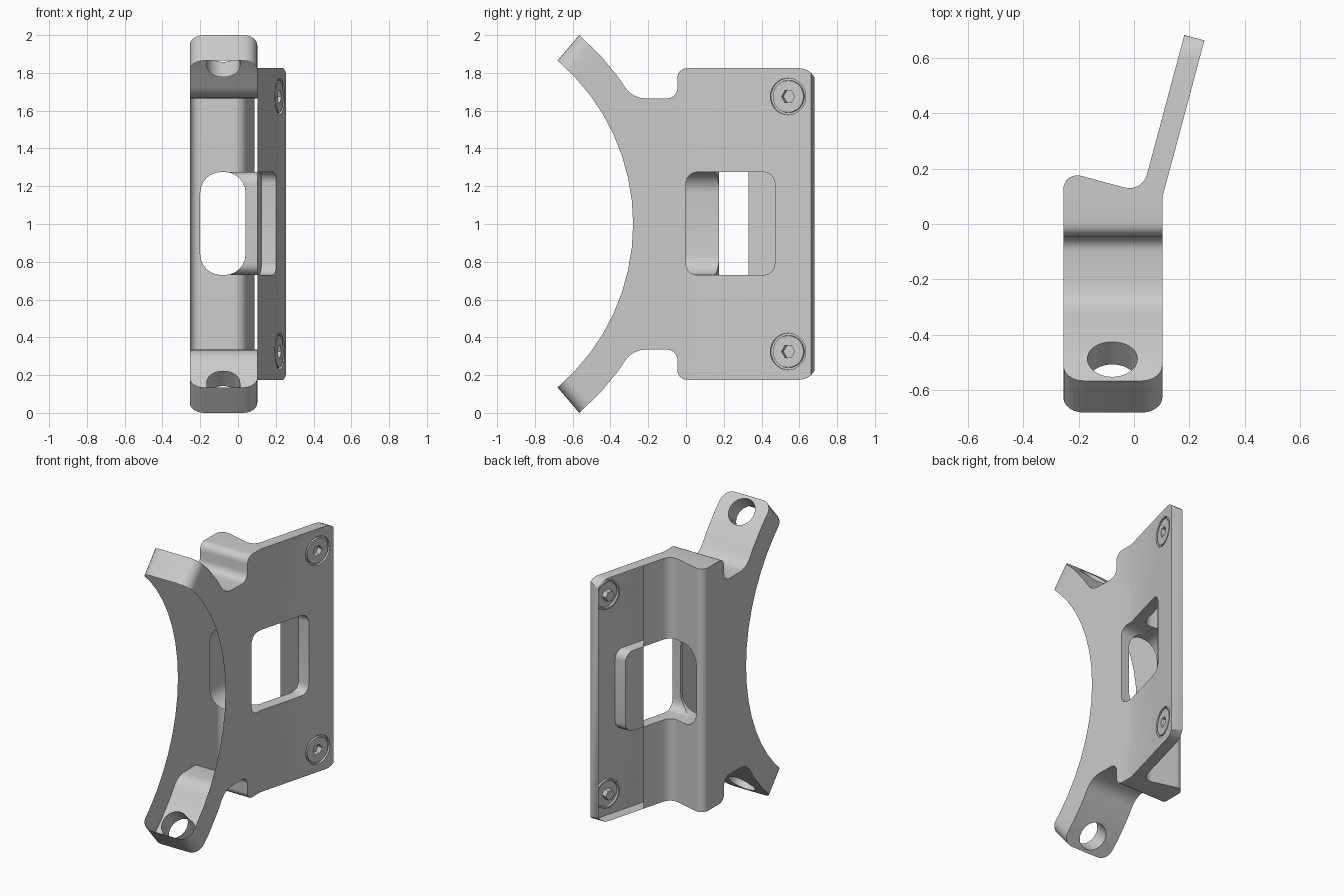
import bpy, bmesh
from math import radians, degrees, sin, cos, asin, tan, pi
from mathutils import Vector, Matrix

if "Cube" in bpy.data.objects:
    bpy.data.objects.remove(bpy.data.objects["Cube"])

CY, R_IN, R_OUT = -1.415, 1.135, 1.312          # saddle circle centre and arm radii
TIP = 49.65                                      # arm tip angle
N = Vector((cos(radians(15)), -sin(radians(15)), 0))   # plate outward normal
E = Vector((sin(radians(15)), cos(radians(15)), 0))    # direction along the plate
O = Vector((0.102, 0.095, 0))                    # plate bend
THICK = 0.075


def fillet(pts, seg=6):
    """Polygon of (a, b, radius) with rounded corners."""
    out = []
    for i, (a, b, r) in enumerate(pts):
        p = Vector((a, b))
        if r == 0:
            out.append(p)
            continue
        u = (Vector(pts[i - 1][:2]) - p).normalized()
        w = (Vector(pts[(i + 1) % len(pts)][:2]) - p).normalized()
        half = u.angle(w) / 2
        c = p + (u + w).normalized() * (r / sin(half))
        s, e = p + u * (r / tan(half)) - c, p + w * (r / tan(half)) - c
        ang = s.angle_signed(e)
        for k in range(seg + 1):
            t = -ang * k / seg
            out.append(c + Vector((s.x * cos(t) - s.y * sin(t), s.x * sin(t) + s.y * cos(t))))
    return out


def add_object(name, bm):
    me = bpy.data.meshes.new(name)
    bm.to_mesh(me)
    bm.free()
    ob = bpy.data.objects.new(name, me)
    bpy.context.collection.objects.link(ob)
    return ob


def prism(name, pts, axis, lo, hi):
    place = {'x': lambda p, h: (h, p[0], p[1]),
             'y': lambda p, h: (p[0], h, p[1]),
             'z': lambda p, h: (p[0], p[1], h)}[axis]
    bm = bmesh.new()
    a = [bm.verts.new(place(p, lo)) for p in pts]
    b = [bm.verts.new(place(p, hi)) for p in pts]
    bm.faces.new(a)
    bm.faces.new(b)
    for i in range(len(a)):
        j = (i + 1) % len(a)
        bm.faces.new((a[i], a[j], b[j], b[i]))
    bmesh.ops.recalc_face_normals(bm, faces=bm.faces)
    return add_object(name, bm)


def rod(name, start, direction, length, r):
    d = Vector(direction).normalized()
    m = Matrix.Translation(Vector(start) + d * length / 2) @ d.to_track_quat('Z', 'Y').to_matrix().to_4x4()
    bm = bmesh.new()
    bmesh.ops.create_cone(bm, cap_ends=True, segments=40, radius1=r, radius2=r, depth=length, matrix=m)
    return add_object(name, bm)


def boolean(ob, cutter, op='DIFFERENCE'):
    mod = ob.modifiers.new('cut', 'BOOLEAN')
    mod.operation, mod.object, mod.solver = op, cutter, 'EXACT'
    bpy.context.view_layer.objects.active = ob
    bpy.ops.object.modifier_apply(modifier=mod.name)
    bpy.data.objects.remove(cutter)


def rect(a0, a1, b0, b1, r):
    return fillet([(a0, b0, r), (a1, b0, r), (a1, b1, r), (a0, b1, r)])


def polar(r, deg):
    return (CY + r * cos(radians(deg)), 1 + r * sin(radians(deg)), 0)


# side outline: concave saddle, two arms, plate
root = degrees(asin(0.665 / R_OUT))
upper = [polar(R_OUT, a) for a in (TIP, 43, 36.5)]
upper += [polar(R_OUT, root)[:2] + (0.13,), (-0.045, 1.665, 0.055), (-0.045, 1.825, 0.05), (0.69, 1.825, 0.09)]
lower = [(y, 2 - z, r) for y, z, r in reversed(upper)]
saddle = [polar(R_IN, -TIP + 2 * TIP * i / 16) for i in range(17)]
bracket = prism('bracket', fillet(saddle + upper + lower), 'x', -0.255, 0.4)

# plan outline: straight body, raised rear lip, angled plate
corner = O - N * THICK
lip = corner - N * ((corner.x + 0.255) / N.x)
p_out, p_in = O + E * 0.587, O + E * 0.587 - N * THICK
plan = fillet([(-0.255, -0.9, 0), (O.x, -0.9, 0), (O.x, O.y, 0), (p_out.x, p_out.y, 0),
               (p_in.x, p_in.y, 0), (corner.x, corner.y, 0.065), (lip.x, lip.y, 0.05)])
plan = [(max(p[0], -0.255), p[1]) for p in plan]
for v in bracket.data.vertices:                  # keep side caps clear of the plan faces
    if v.co.x < 0:
        v.co.x = -0.4
boolean(bracket, prism('plan_cutter', plan, 'z', -0.2, 2.2), 'INTERSECT')


# round the arm tips
def radius(v):
    return ((v.co.y - CY) ** 2 + (v.co.z - 1) ** 2) ** 0.5


bm = bmesh.new()
bm.from_mesh(bracket.data)
tips = [e for e in bm.edges
        if all(abs(abs(v.co.z - 1) / radius(v) - sin(radians(TIP))) < 0.002 and v.co.y < -0.5 for v in e.verts)
        and abs(e.verts[0].co.x - e.verts[1].co.x) < 0.01]
bmesh.ops.bevel(bm, geom=tips, offset=0.075, segments=6, profile=0.5, affect='EDGES')
bm.to_mesh(bracket.data)
bm.free()

# side window and rear slot
boolean(bracket, prism('window_cutter', rect(0, 0.47, 0.73, 1.275, 0.06), 'x', -0.05, 0.4))
boolean(bracket, prism('slot_cutter', rect(-0.2, 0.04, 0.73, 1.275, 0.11), 'y', -0.02, 0.3))

# arm holes and screw seats
BORE = R_OUT - 0.12
SEAT = 0.015
arm_dir = Vector((0, 0.933, 0.928)).normalized()
screw_t = (0.54 - O.y) / E.y
screws = [O + E * screw_t + Vector((0, 0, z)) for z in (0.325, 1.675)]
for s in (-1, 1):
    d = Vector((0, arm_dir.y, s * arm_dir.z))
    boolean(bracket, rod('hole_cutter', Vector((-0.078, CY, 1)) + d * BORE, d, 0.25, 0.09))
for p in screws:
    boolean(bracket, rod('seat_cutter', p - N * SEAT, N, 0.1, 0.097))

# open the shell: saddle face, rear plate skin, slot floor, hole bottoms
bm = bmesh.new()
bm.from_mesh(bracket.data)
c_out = O.dot(N)


def on_plane(f, c):
    return all(abs(v.co.dot(N) - c) < 0.001 for v in f.verts)


skin = [f for f in bm.faces if on_plane(f, c_out - THICK)]
skin = bmesh.ops.triangulate(bm, faces=skin)['faces']
geom = list({v for f in skin for v in f.verts}) + list({e for f in skin for e in f.edges}) + skin
bmesh.ops.bisect_plane(bm, geom=geom, plane_co=(0, 0.33, 0), plane_no=(0, 1, 0))


def is_open(f):
    if all(abs(radius(v) - R_IN) < 0.004 for v in f.verts):
        return True
    if on_plane(f, c_out - THICK) and f.calc_center_median().y > 0.33:
        return True
    if on_plane(f, c_out - SEAT) and f.calc_center_median().y > 0.4:
        return True
    if all(abs(v.co.y + 0.02) < 0.001 and v.co.x < 0.05 for v in f.verts):
        return True
    return all(abs((v.co.y - CY) * arm_dir.y + abs(v.co.z - 1) * arm_dir.z - BORE) < 0.001 for v in f.verts)


bmesh.ops.delete(bm, geom=[f for f in bm.faces if is_open(f)], context='FACES')
bm.to_mesh(bracket.data)
bm.free()

# panel closing the far half of the window
bm = bmesh.new()
outline = fillet([(0.33, 0.73, 0), (0.47, 0.73, 0.06), (0.47, 1.275, 0.06), (0.33, 1.275, 0)])
bm.faces.new([bm.verts.new((corner.x + (y - corner.y) * E.x / E.y, y, z)) for y, z in outline])
window_panel = add_object('window_panel', bm)

# flush screw heads with hex sockets
heads = []
for p in screws:
    bm = bmesh.new()
    rings = []
    for r, depth, n in ((0.097, SEAT, 36), (0.086, SEAT, 36), (0.084, 0.002, 36), (0.036, 0.002, 6), (0.036, 0.04, 6)):
        rings.append([bm.verts.new(p - N * depth + r * (E * cos(2 * pi * i / n) + Vector((0, 0, sin(2 * pi * i / n)))))
                      for i in range(n)])
    for a, b in zip(rings, rings[1:]):
        n, k = len(a), len(a) // len(b)
        for j in range(len(b)):
            fan = [a[(j * k + i) % n] for i in range(k + 1)]
            bm.faces.new(fan + [b[(j + 1) % len(b)], b[j]])
    bm.faces.new(rings[-1])
    bmesh.ops.recalc_face_normals(bm, faces=bm.faces)
    heads.append(add_object('screw_head', bm))

for ob in [bracket] + heads:
    bpy.ops.object.select_all(action='DESELECT')
    ob.select_set(True)
    bpy.context.view_layer.objects.active = ob
    bpy.ops.object.shade_smooth_by_angle(angle=radians(30))
